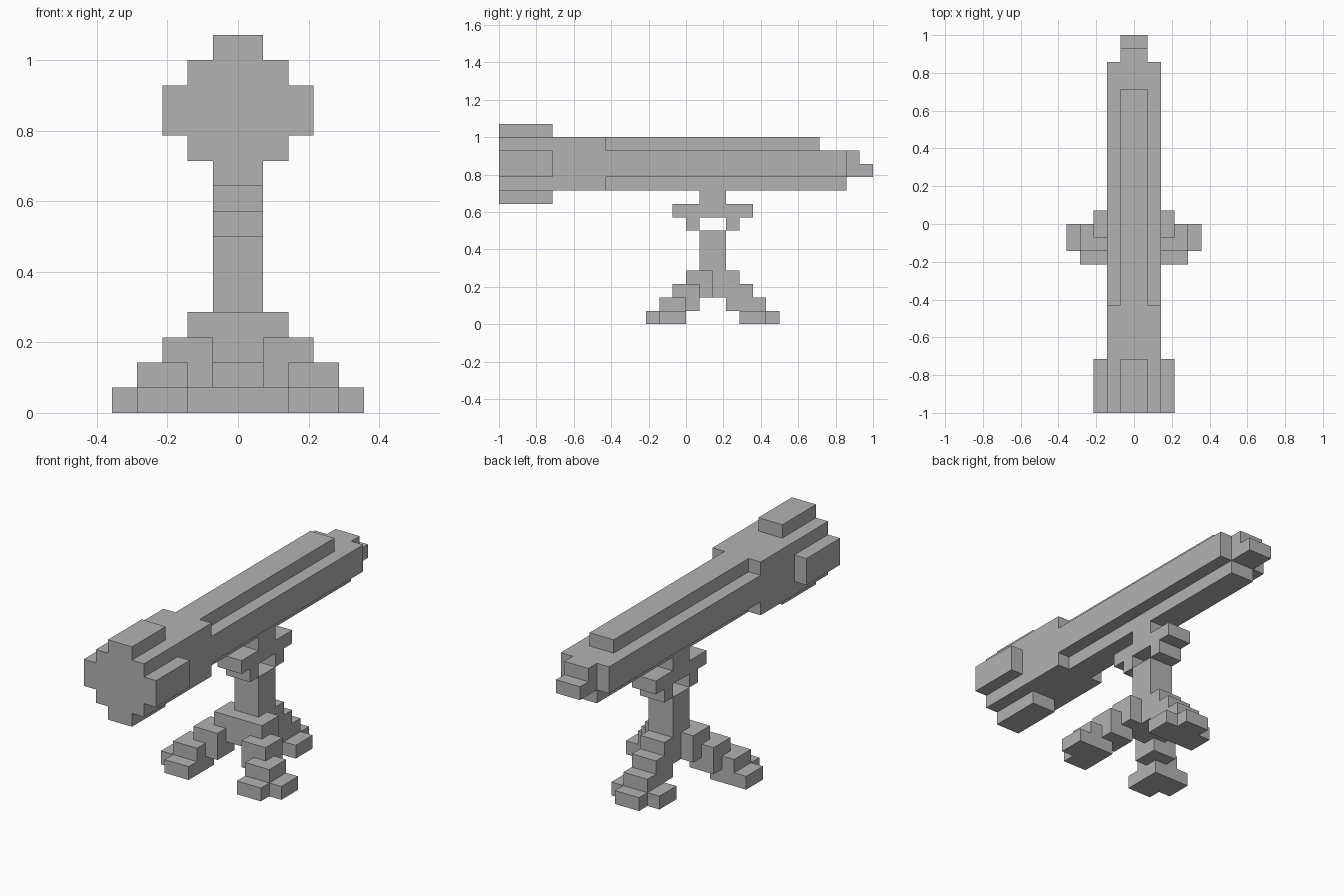
import bpy
import bmesh
import math
from itertools import product
from mathutils import Vector

cube = bpy.data.objects.get("Cube")
if cube:
    bpy.data.objects.remove(cube, do_unlink=True)

UNIT = 1 / 14  # edge of one block

grey = bpy.data.materials.new("plain_grey")
grey.use_nodes = True
grey.diffuse_color = (0.45, 0.45, 0.45, 1)
grey.node_tree.nodes["Principled BSDF"].inputs["Base Color"].default_value = grey.diffuse_color

taken = set()


def add_part(name, *boxes):
    """Join block boxes (x, y, z ranges) into one clean stepped solid."""
    cells = set()
    for xs, ys, zs in boxes:
        cells.update(product(range(*xs), range(*ys), range(*zs)))
    cells -= taken
    taken.update(cells)

    bm = bmesh.new()
    corners = {}

    def corner(p):
        key = tuple(round(c) for c in p)
        if key not in corners:
            corners[key] = bm.verts.new(Vector(key) * UNIT)
        return corners[key]

    # Keep only the faces that bound the solid
    for cell in sorted(cells):
        for axis, side in product(range(3), (-1, 1)):
            normal = Vector((0, 0, 0))
            normal[axis] = side
            if tuple(int(c + n) for c, n in zip(cell, normal)) in cells:
                continue
            u = Vector((0, 0, 0))
            u[(axis + 1) % 3] = 0.5
            v = normal.cross(u)
            mid = Vector(cell) + Vector((0.5, 0.5, 0.5)) + normal / 2
            bm.faces.new([corner(mid + o) for o in (-u - v, u - v, u + v, v - u)])
    bmesh.ops.dissolve_limit(bm, angle_limit=math.radians(1),
                             verts=bm.verts[:], edges=bm.edges[:])
    mesh = bpy.data.meshes.new(name)
    bm.to_mesh(mesh)
    bm.free()
    mesh.materials.append(grey)
    bpy.context.collection.objects.link(bpy.data.objects.new(name, mesh))


def mirrored(box):
    (x0, x1), ys, zs = box
    return (-x1, -x0), ys, zs


# Telescope tube: square front, plus-shaped rear
add_part("tube",
         ((-2, 2), (-14, -6), (10, 14)),
         ((-2, 2), (-6, 12), (11, 13)),
         ((-1, 1), (-6, 10), (13, 14)),
         ((-1, 1), (-6, 12), (10, 11)))

# Raised pads of the lens ring
add_part("lens_ring_top", ((-1, 1), (-14, -10), (14, 15)))
add_part("lens_ring_bottom", ((-1, 1), (-14, -10), (9, 10)))
ring_side = ((2, 3), (-14, -10), (11, 13))
add_part("lens_ring_left", ring_side)
add_part("lens_ring_right", mirrored(ring_side))

# Stepped eyepiece
add_part("eyepiece",
         ((-1, 1), (12, 13), (11, 13)),
         ((-1, 1), (13, 14), (11, 12)))

# Cradle hanging under the tube
add_part("cradle",
         ((-1, 1), (1, 3), (9, 10)),
         ((-1, 1), (-1, 5), (8, 9)),
         ((-1, 1), (0, 1), (7, 8)),
         ((-1, 1), (3, 4), (7, 8)))

# Tripod
add_part("column", ((-1, 1), (1, 3), (2, 7)))
add_part("front_hip", ((-2, 2), (0, 2), (2, 4)))
front_leg = [((1, 3), (-1, 1), (1, 3)),
             ((2, 4), (-2, 0), (0, 2)),
             ((2, 5), (-2, 0), (0, 1)),
             ((2, 4), (-3, 0), (0, 1))]
add_part("front_left_leg", *front_leg)
add_part("front_right_leg", *map(mirrored, front_leg))
add_part("back_leg",
         ((-1, 1), (2, 4), (2, 4)),
         ((-1, 1), (3, 5), (1, 3)),
         ((-1, 1), (4, 6), (0, 2)),
         ((-2, 2), (4, 6), (0, 1)),
         ((-1, 1), (6, 7), (0, 1)))
